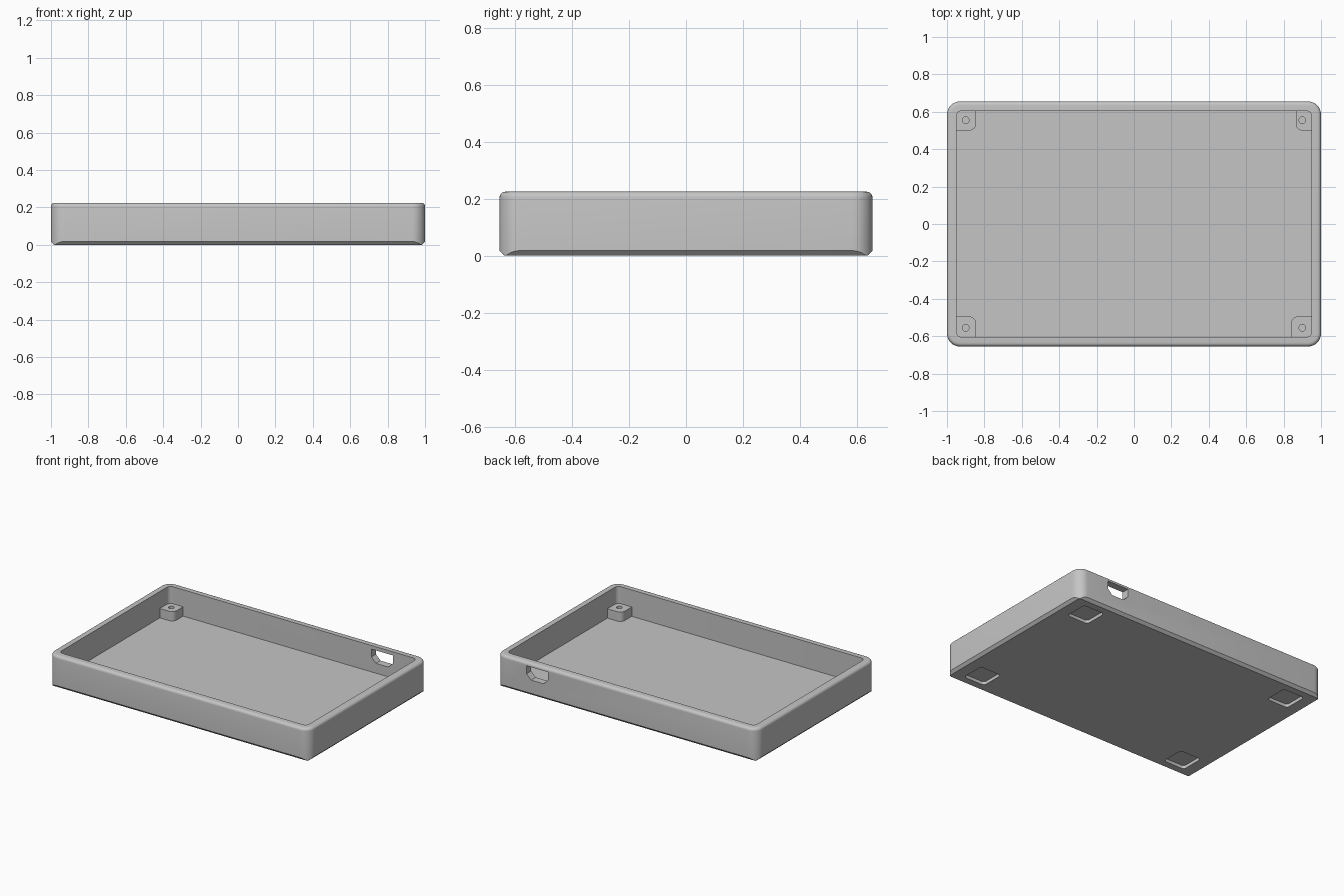
import bpy, bmesh, math

if "Cube" in bpy.data.objects:
    bpy.data.objects.remove(bpy.data.objects["Cube"])

HX, HY, H = 1.0, 0.655, 0.225      # outer half sizes and height
WALL, FLOOR, R = 0.05, 0.042, 0.07  # wall, floor thickness, corner radius
CHAMFER, FILLET = 0.018, 0.02

grey = bpy.data.materials.new("light_grey")
grey.diffuse_color = (0.56, 0.56, 0.56, 1)
grey.use_nodes = True
grey.node_tree.nodes["Principled BSDF"].inputs["Base Color"].default_value = grey.diffuse_color


def rounded_rect(x0, x1, y0, y1, radii, seg=8):
    """Outline, counter-clockwise from the +x +y corner."""
    pts = []
    corners = [(x1, y1, -1, -1), (x0, y1, 1, -1), (x0, y0, 1, 1), (x1, y0, -1, 1)]
    for i, (x, y, sx, sy) in enumerate(corners):
        r = radii[i]
        n = seg if r > 0 else 0
        for k in range(n + 1):
            a = math.pi / 2 * (i + (k / n if n else 0))
            pts.append((x + sx * r + r * math.cos(a), y + sy * r + r * math.sin(a)))
    return pts


def loft(name, rings):
    """Closed solid through rings of equal point count."""
    bm = bmesh.new()
    loops = [[bm.verts.new(p) for p in ring] for ring in rings]
    n = len(rings[0])
    for a, b in zip(loops, loops[1:]):
        for i in range(n):
            j = (i + 1) % n
            bm.faces.new((a[i], a[j], b[j], b[i]))
    bm.faces.new(loops[0][::-1])
    bm.faces.new(loops[-1])
    bmesh.ops.remove_doubles(bm, verts=bm.verts[:], dist=1e-5)
    bmesh.ops.recalc_face_normals(bm, faces=bm.faces[:])
    me = bpy.data.meshes.new(name)
    bm.to_mesh(me)
    bm.free()
    me.materials.append(grey)
    ob = bpy.data.objects.new(name, me)
    bpy.context.collection.objects.link(ob)
    return ob


def prism(name, outline, z0, z1):
    return loft(name, [[(x, y, z) for x, y in outline] for z in (z0, z1)])


def cut(ob, cutter):
    mod = ob.modifiers.new("cut", 'BOOLEAN')
    mod.operation, mod.solver, mod.object = 'DIFFERENCE', 'EXACT', cutter
    bpy.context.view_layer.objects.active = ob
    bpy.ops.object.modifier_apply(modifier=mod.name)
    bpy.data.objects.remove(cutter)


def smooth(ob):
    bpy.ops.object.select_all(action='DESELECT')
    ob.select_set(True)
    bpy.context.view_layer.objects.active = ob
    bpy.ops.object.shade_smooth_by_angle(angle=math.radians(30))


def inset(d, r):
    return rounded_rect(-HX + d, HX - d, -HY + d, HY - d, [r] * 4)


# Tray: the bottom chamfer runs along the straight sides and fades at the corners
outer = inset(0, R)
cx, cy = HX - CHAMFER, HY - CHAMFER
rings = [
    [(max(-cx, min(cx, x)), max(-cy, min(cy, y)), 0) for x, y in outer],
    [(x, y, max(0, abs(x) - cx, abs(y) - cy)) for x, y in outer],
]
for k in range(6):  # rounded top rim
    a = math.pi / 2 * k / 5
    d = FILLET * (1 - math.cos(a))
    rings.append([(x, y, H - FILLET + FILLET * math.sin(a)) for x, y in inset(d, R - d)])
for z in (H, FLOOR):  # inner wall down to the floor
    rings.append([(x, y, z) for x, y in inset(WALL, 0.03)])
tray = loft("tray", rings)

# Square recesses for feet under the base
for sx in (-1, 1):
    for sy in (-1, 1):
        x, y, h = sx * 0.82, sy * 0.505, 0.082
        cut(tray, prism("foot_recess",
                        rounded_rect(x - h, x + h, y - h, y + h, [0.02] * 4, 4), -0.05, 0.022))

# Connector opening in the back wall, with cut lower corners
port = [(0.60, 0.2), (0.765, 0.2), (0.765, 0.145), (0.73, 0.11), (0.635, 0.11), (0.60, 0.145)]
cut(tray, loft("port_cutter", [[(x, y, z) for x, z in port] for y in (0.55, 0.75)]))
smooth(tray)

# Screw posts in the inner corners
posts = [("back_left", -1, 1, 0.845, 0.50), ("back_right", 1, 1, 0.865, 0.50),
         ("front_left", -1, -1, 0.845, 0.495), ("front_right", 1, -1, 0.84, 0.495)]
for label, sx, sy, ix, iy in posts:
    xs = sorted((sx * ix, sx * 0.965))
    ys = sorted((sy * iy, sy * 0.62))
    signs = [(1, 1), (-1, 1), (-1, -1), (1, -1)]
    radii = [0.035 if s == (-sx, -sy) else 0 for s in signs]  # round the free corner
    post = prism(label + "_post", rounded_rect(*xs, *ys, radii), FLOOR - 0.01, 0.107)
    px, py = sx * 0.90, sy * 0.555
    hole = [(px + 0.018 * math.cos(math.tau * i / 24), py + 0.018 * math.sin(math.tau * i / 24))
            for i in range(24)]
    cut(post, prism("screw_hole", hole, FLOOR, 0.2))
    smooth(post)
